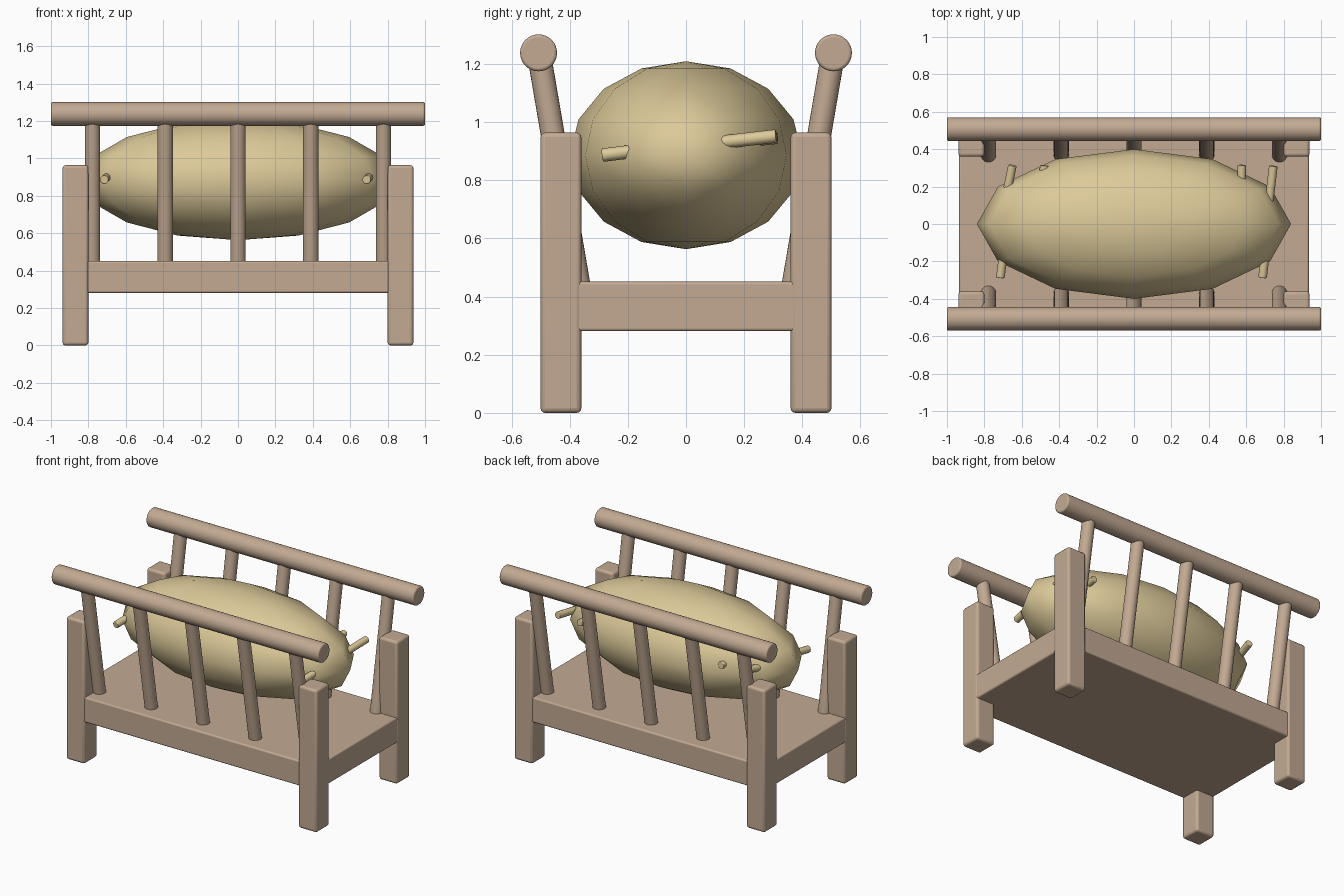
import bpy
from math import radians
from mathutils import Vector

cube = bpy.data.objects.get("Cube")
if cube:
    bpy.data.objects.remove(cube, do_unlink=True)


def material(name, rgb):
    m = bpy.data.materials.new(name)
    m.use_nodes = True
    m.diffuse_color = (*rgb, 1)
    m.node_tree.nodes["Principled BSDF"].inputs["Base Color"].default_value = (*rgb, 1)
    return m


wood = material("pale_wood", (0.54, 0.40, 0.29))
skin = material("potato_skin", (0.72, 0.59, 0.32))


def finish(name, mat, bevel=0.0, angle=40):
    ob = bpy.context.object
    ob.name = name
    ob.data.materials.append(mat)
    bpy.ops.object.transform_apply(location=False, rotation=False, scale=True)
    if bevel:
        mod = ob.modifiers.new("rounded_edges", "BEVEL")
        mod.width = bevel
        mod.segments = 3
        mod.limit_method = "ANGLE"
        mod.angle_limit = radians(50)
    bpy.ops.object.shade_smooth_by_angle(angle=radians(angle))
    return ob


def box(name, centre, size, bevel):
    bpy.ops.mesh.primitive_cube_add(size=1, location=centre)
    bpy.context.object.scale = size
    return finish(name, wood, bevel)


def rod(name, start, end, radius, mat, sides=24, bevel=0.0):
    a, b = Vector(start), Vector(end)
    bpy.ops.mesh.primitive_cylinder_add(
        vertices=sides, radius=radius, depth=(b - a).length, location=(a + b) / 2,
        rotation=(b - a).to_track_quat("Z", "Y").to_euler())
    return finish(name, mat, bevel)


# Platform
box("platform", (0, 0, 0.366), (1.87, 0.985, 0.17), 0.01)

# Corner posts, top rails and leaning spindles
for sy, side in ((-1, "front"), (1, "back")):
    for sx, end in ((-1, "right"), (1, "left")):
        box(f"{side}_{end}_post", (sx * 0.869, sy * 0.43, 0.482), (0.138, 0.14, 0.964), 0.016)
    rod(f"{side}_rail", (-1, sy * 0.507, 1.238), (1, sy * 0.507, 1.238), 0.0635, wood, 32, 0.01)
    for i in range(5):
        x = (i - 2) * 0.389
        rod(f"{side}_spindle_{i + 1}", (x, sy * 0.363, 0.4), (x, sy * 0.505, 1.23), 0.041, wood)

# Potato body
bpy.ops.mesh.primitive_uv_sphere_add(segments=12, ring_count=8, radius=1, location=(0, 0, 0.886))
bpy.context.object.scale = (0.84, 0.4, 0.323)
finish("potato_body", skin, angle=180)

# Sprouts
sprouts = [
    ((-0.69, -0.1, 0.91), (-0.715, -0.287, 0.886)),
    ((0.71, -0.1, 0.91), (0.687, -0.287, 0.886)),
    ((0.72, 0.1, 0.928), (0.745, 0.31, 0.952)),
    ((0.57, 0.12, 0.928), (0.577, 0.315, 0.948)),
    ((-0.69, 0.12, 0.92), (-0.65, 0.313, 0.955)),
    ((-0.49, 0.16, 0.93), (-0.48, 0.313, 0.943)),
]
for i, (base, tip) in enumerate(sprouts):
    rod(f"sprout_{i + 1}", base, tip, 0.023, skin, 12, 0.004)
